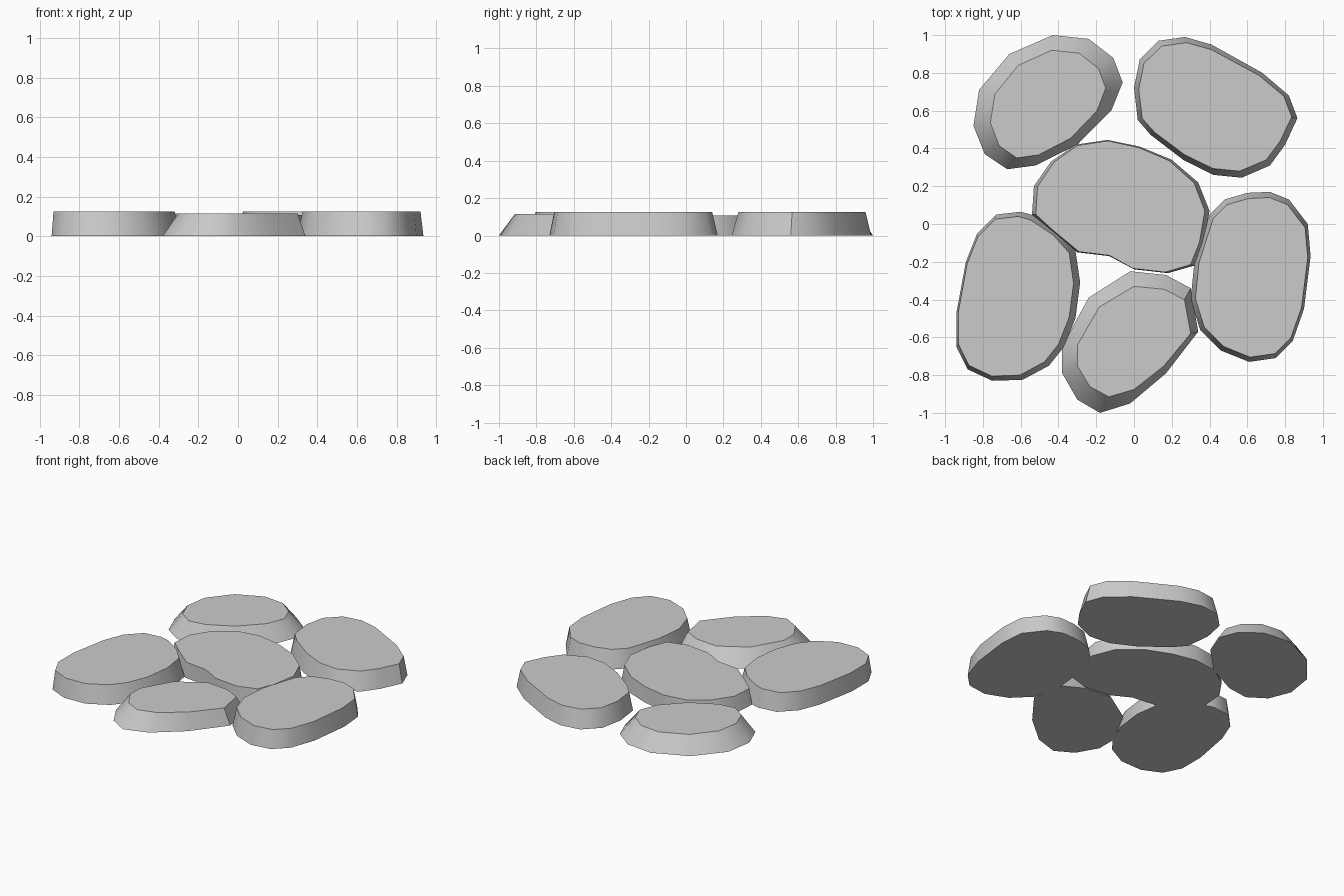
import bpy, bmesh, math


def stone(name, height, top_box, outline):
    """Flat stone: ground outline, refitted to top_box (x0, x1, y0, y1) for the top face."""
    xs, ys = zip(*outline)
    bx0, bx1, by0, by1 = min(xs), max(xs), min(ys), max(ys)
    x0, x1, y0, y1 = top_box
    bm = bmesh.new()
    low = [bm.verts.new((x, y, 0)) for x, y in outline]
    high = [bm.verts.new((x0 + (x - bx0) / (bx1 - bx0) * (x1 - x0),
                          y0 + (y - by0) / (by1 - by0) * (y1 - y0), height))
            for x, y in outline]
    bm.faces.new(low)
    bm.faces.new(high)
    n = len(low)
    for i in range(n):
        j = (i + 1) % n
        bm.faces.new((low[i], low[j], high[j], high[i]))
    bmesh.ops.recalc_face_normals(bm, faces=bm.faces)
    mesh = bpy.data.meshes.new(name)
    bm.to_mesh(mesh)
    bm.free()
    obj = bpy.data.objects.new(name, mesh)
    bpy.context.collection.objects.link(obj)
    bpy.ops.object.select_all(action='DESELECT')
    obj.select_set(True)
    bpy.context.view_layer.objects.active = obj
    bpy.ops.object.shade_smooth_by_angle(angle=math.radians(40))


# Steeply tapered stones
stone("stone_back_left", 0.115, (-0.76, -0.15, 0.35, 0.92), [
    (-0.43, 1.0), (-0.24, 0.98), (-0.11, 0.88), (-0.06, 0.75), (-0.12, 0.60),
    (-0.30, 0.42), (-0.52, 0.31), (-0.67, 0.29), (-0.79, 0.37), (-0.85, 0.52),
    (-0.82, 0.71), (-0.66, 0.90)])
stone("stone_front", 0.115, (-0.30, 0.30, -0.915, -0.33), [
    (-0.02, -0.25), (0.17, -0.27), (0.30, -0.34), (0.34, -0.57), (0.17, -0.79),
    (-0.02, -0.95), (-0.18, -1.0), (-0.30, -0.93), (-0.38, -0.79),
    (-0.38, -0.65), (-0.30, -0.50), (-0.24, -0.39)])

# Nearly upright stones
stone("stone_back_right", 0.125, (0.025, 0.835, 0.28, 0.96), [
    (0.27, 0.99), (0.41, 0.95), (0.68, 0.80), (0.82, 0.68), (0.865, 0.56),
    (0.80, 0.42), (0.72, 0.31), (0.57, 0.245), (0.42, 0.26), (0.26, 0.34),
    (0.09, 0.47), (0.02, 0.55), (0.0, 0.72), (0.03, 0.87), (0.13, 0.97)])
stone("stone_centre", 0.107, (-0.52, 0.375, -0.255, 0.44), [
    (-0.14, 0.445), (0.03, 0.41), (0.20, 0.34), (0.34, 0.22), (0.40, 0.07),
    (0.37, -0.10), (0.32, -0.22), (0.18, -0.26), (0.0, -0.24), (-0.13, -0.17),
    (-0.30, -0.15), (-0.45, -0.03), (-0.54, 0.05), (-0.53, 0.20),
    (-0.44, 0.33), (-0.31, 0.42)])
stone("stone_left", 0.125, (-0.93, -0.32, -0.805, 0.04), [
    (-0.60, 0.065), (-0.53, 0.045), (-0.40, -0.04), (-0.31, -0.14),
    (-0.285, -0.31), (-0.31, -0.50), (-0.37, -0.65), (-0.45, -0.75),
    (-0.59, -0.825), (-0.75, -0.83), (-0.88, -0.77), (-0.94, -0.65),
    (-0.94, -0.47), (-0.89, -0.20), (-0.83, -0.05), (-0.73, 0.05)])
stone("stone_right", 0.125, (0.325, 0.92, -0.705, 0.14), [
    (0.72, 0.17), (0.82, 0.13), (0.92, 0.0), (0.935, -0.17), (0.90, -0.45),
    (0.84, -0.62), (0.75, -0.71), (0.61, -0.73), (0.46, -0.67), (0.35, -0.56),
    (0.30, -0.40), (0.32, -0.20), (0.40, 0.05), (0.48, 0.13), (0.60, 0.165)])
